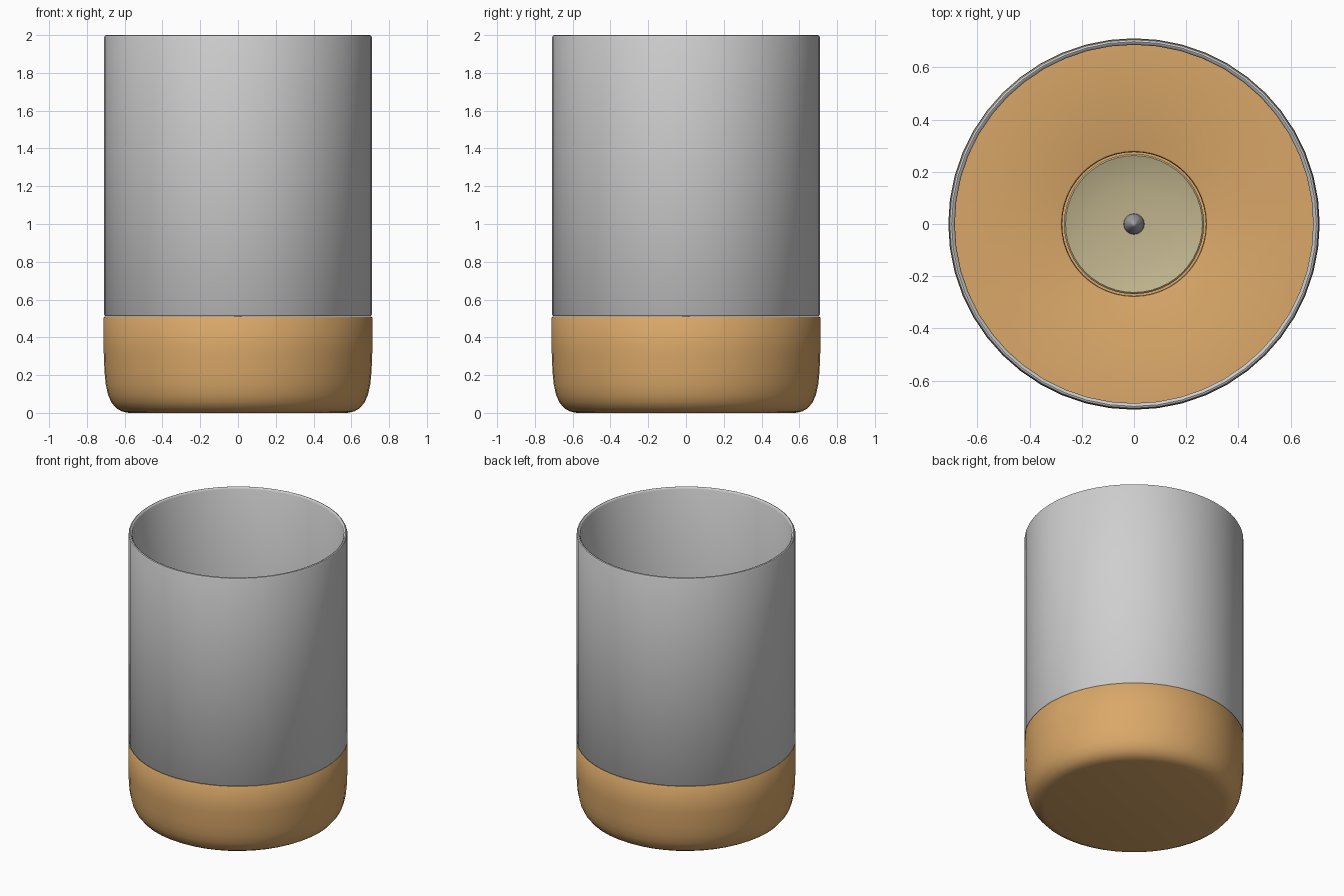
import bpy, bmesh, math

if "Cube" in bpy.data.objects:
    bpy.data.objects.remove(bpy.data.objects["Cube"])

SIDES = 48


def material(name, rgb):
    m = bpy.data.materials.new(name)
    m.diffuse_color = (*rgb, 1)
    m.use_nodes = True
    m.node_tree.nodes["Principled BSDF"].inputs["Base Color"].default_value = m.diffuse_color
    return m


def lathe(name, profile, mat, closed=False, sides=SIDES):
    """Revolve (radius, height) points, ordered bottom-outside-top, around z."""
    bm = bmesh.new()
    rings = []
    for r, z in profile:
        if r == 0:
            rings.append([bm.verts.new((0, 0, z))] * sides)
        else:
            rings.append([bm.verts.new((r * math.cos(2 * math.pi * i / sides),
                                        r * math.sin(2 * math.pi * i / sides), z))
                          for i in range(sides)])
    pairs = list(zip(rings, rings[1:]))
    if closed:
        pairs.append((rings[-1], rings[0]))
    for a, b in pairs:
        for i in range(sides):
            j = (i + 1) % sides
            bm.faces.new(list(dict.fromkeys((a[i], a[j], b[j], b[i]))))
    bmesh.ops.recalc_face_normals(bm, faces=bm.faces[:])
    mesh = bpy.data.meshes.new(name)
    bm.to_mesh(mesh)
    bm.free()
    mesh.materials.append(mat)
    ob = bpy.data.objects.new(name, mesh)
    bpy.context.collection.objects.link(ob)
    bpy.ops.object.select_all(action='DESELECT')
    ob.select_set(True)
    bpy.context.view_layer.objects.active = ob
    bpy.ops.object.shade_smooth_by_angle(angle=math.radians(40))
    return ob


wood = material("warm_wood", (0.70, 0.39, 0.14))
glass = material("grey_glass", (0.62, 0.62, 0.62))
wax = material("cream_wax", (0.53, 0.46, 0.27))
metal = material("wick_grey", (0.36, 0.36, 0.38))

# Rounded wooden base with a round socket in its top
lathe("wooden_base", [
    (0, 0), (0.58, 0), (0.615, 0.008), (0.645, 0.025), (0.67, 0.055),
    (0.688, 0.095), (0.70, 0.15), (0.707, 0.22), (0.711, 0.32), (0.711, 0.505),
    (0.706, 0.511), (0.285, 0.511), (0.278, 0.508), (0.275, 0.50),
    (0.275, 0.27), (0, 0.27)], wood)

# Open tube with a rounded rim, standing on the base
lathe("glass_tube", [
    (0.688, 0.512), (0.703, 0.512), (0.709, 0.52), (0.709, 1.988),
    (0.705, 1.997), (0.698, 2.0), (0.691, 1.997), (0.686, 1.988),
    (0.686, 0.52)], glass, closed=True)

# Small candle in the socket, its top slightly dished
lathe("candle", [
    (0, 0.271), (0.268, 0.271), (0.268, 0.475), (0.262, 0.48), (0.22, 0.466),
    (0.15, 0.453), (0.07, 0.446), (0, 0.444)], wax)

# Tapered wick
lathe("wick", [(0, 0.43), (0.042, 0.43), (0.038, 0.46), (0.012, 0.53), (0, 0.54)],
      metal, sides=16)
